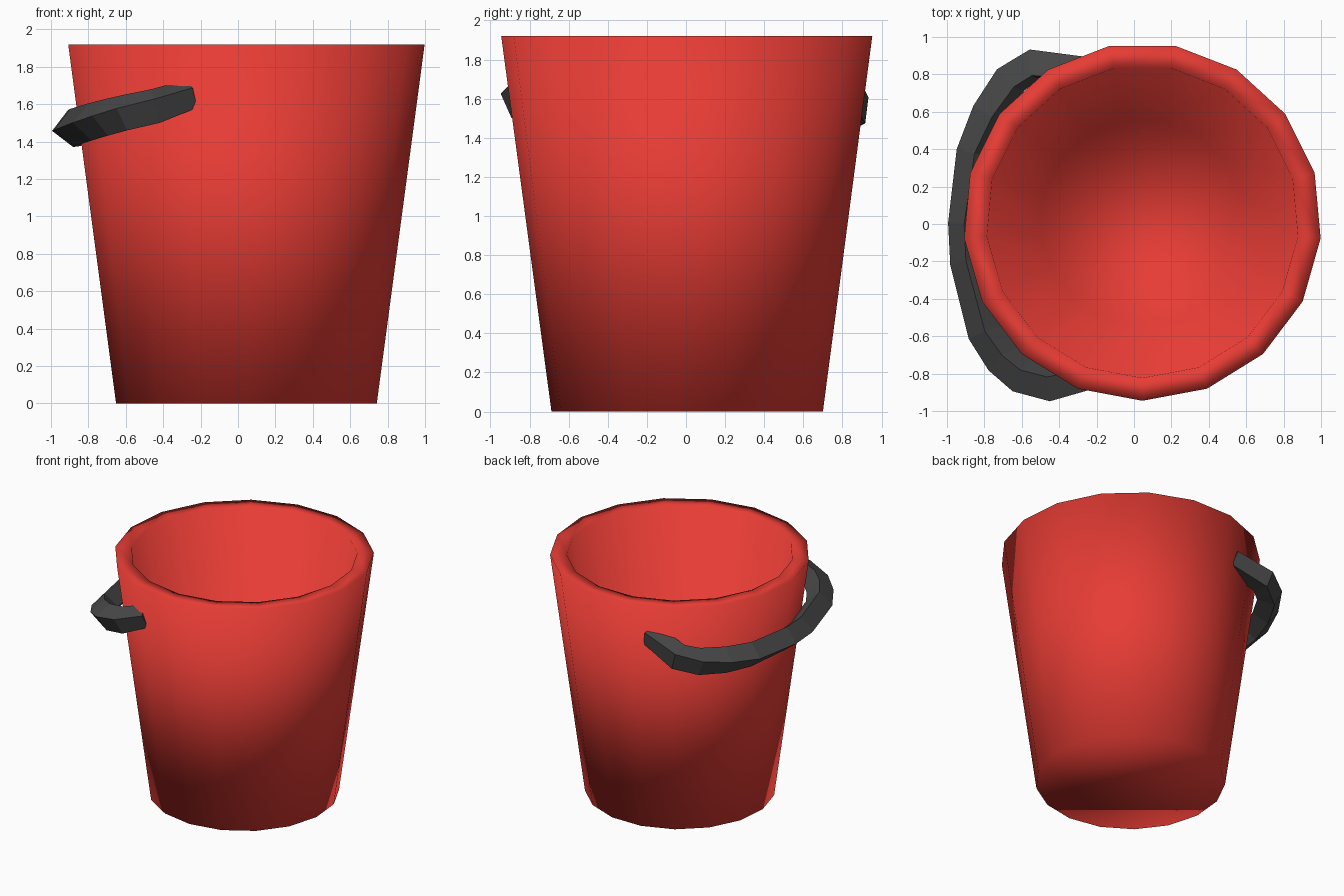
import bpy, bmesh
from math import sin, cos, pi, radians
from mathutils import Vector

if "Cube" in bpy.data.objects:
    bpy.data.objects.remove(bpy.data.objects["Cube"])


def material(name, rgb):
    m = bpy.data.materials.new(name)
    m.diffuse_color = (*rgb, 1)
    m.use_nodes = True
    m.node_tree.nodes["Principled BSDF"].inputs["Base Color"].default_value = m.diffuse_color
    return m


def loft(name, rings, mat, smooth):
    """Skin consecutive rings of points and cap both ends."""
    bm = bmesh.new()
    loops = [[bm.verts.new(p) for p in ring] for ring in rings]
    n = len(loops[0])
    for a, b in zip(loops, loops[1:]):
        for i in range(n):
            j = (i + 1) % n
            bm.faces.new((a[i], a[j], b[j], b[i]))
    bm.faces.new(loops[0])
    bm.faces.new(loops[-1])
    bmesh.ops.recalc_face_normals(bm, faces=bm.faces)
    for f in bm.faces:
        f.smooth = smooth
    me = bpy.data.meshes.new(name)
    bm.to_mesh(me)
    bm.free()
    me.materials.append(mat)
    ob = bpy.data.objects.new(name, me)
    bpy.context.collection.objects.link(ob)
    return ob


# bucket: 17-sided tapered shell with a flat rim and an inner floor
SIDES, CX, CY = 17, 0.045, 0.012
profile = [(0.70, 0.0), (0.957, 1.92), (0.835, 1.92), (0.55, 0.10)]
shell = [[(CX + r * cos(-pi / 2 + 2 * pi * i / SIDES),
           CY + r * sin(-pi / 2 + 2 * pi * i / SIDES), z)
          for i in range(SIDES)] for r, z in profile]
loft("bucket", shell, material("red_plastic", (0.80, 0.045, 0.035)), True)

# handle: four-sided bar hanging round the -x side, ends sunk into the wall
path = [Vector(p) for p in [
    (-0.25, -0.81, 1.655), (-0.44, -0.855, 1.59), (-0.60, -0.81, 1.555),
    (-0.70, -0.72, 1.53), (-0.79, -0.58, 1.505), (-0.885, -0.20, 1.475),
    (-0.895, 0.0, 1.47), (-0.85, 0.38, 1.475), (-0.77, 0.59, 1.49),
    (-0.66, 0.77, 1.515), (-0.53, 0.855, 1.55), (-0.25, 0.82, 1.645)]]
rolls = [20, 22, 20, 16, 12, 8, 8, 14, 24, 34, 38, 30]
normal = Vector((-0.28, 0, 1)).normalized()
bar = []
for k, p in enumerate(path):
    tangent = (path[min(k + 1, len(path) - 1)] - path[max(k - 1, 0)]).normalized()
    out = normal.cross(tangent).normalized()
    if out.dot(p - Vector((0.05, 0, p.z))) < 0:
        out = -out
    up = tangent.cross(out).normalized()
    if up.z < 0:
        up = -up
    size = 0.085 if k in (0, len(path) - 1) else 0.1
    bar.append([p + size * (out * cos(a) + up * sin(a))
                for a in (radians(rolls[k] + 90 * i) for i in range(4))])
loft("handle", bar, material("dark_grey", (0.065, 0.065, 0.065)), False)
